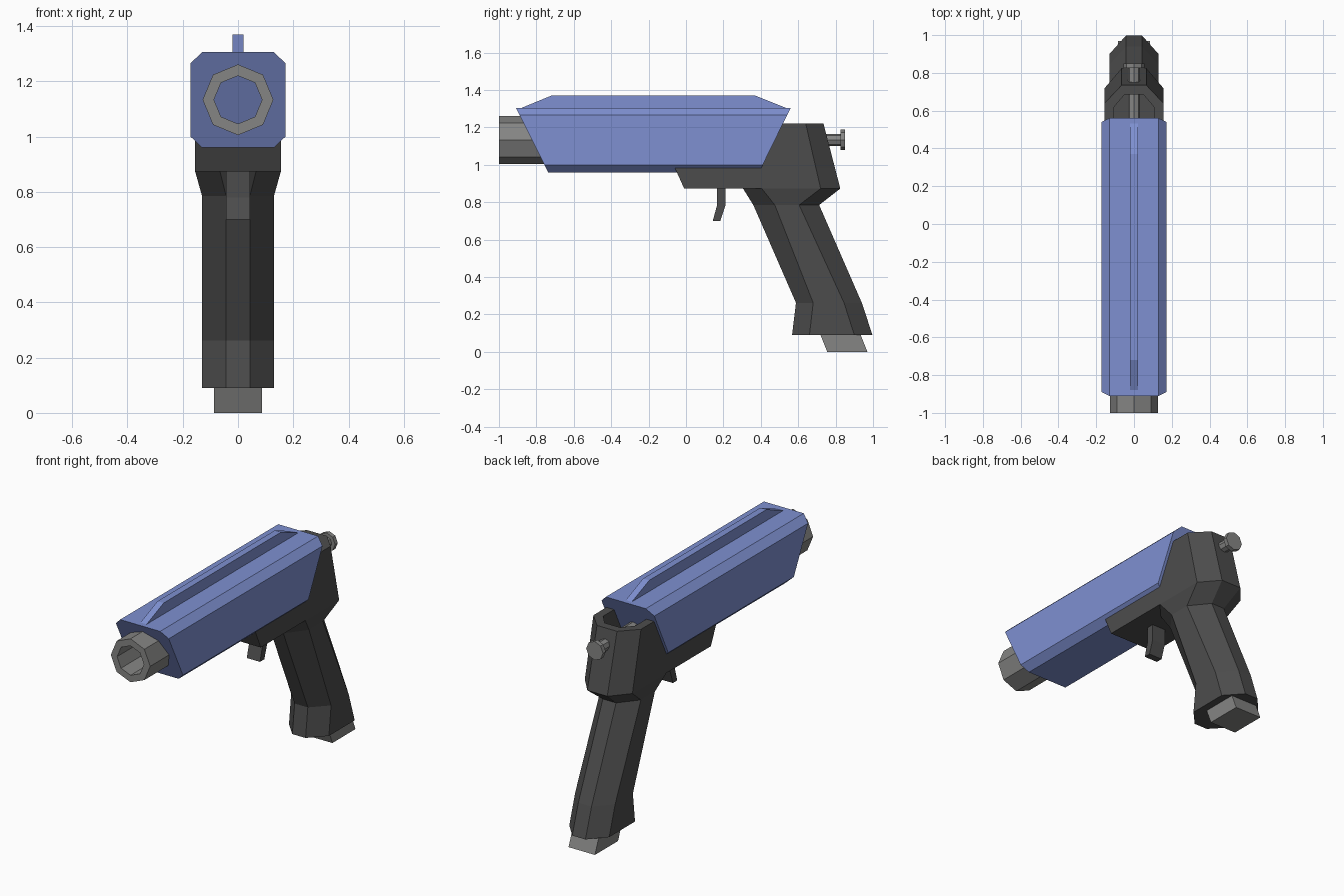
import bpy
import bmesh
from math import cos, sin, pi

if "Cube" in bpy.data.objects:
    bpy.data.objects.remove(bpy.data.objects["Cube"], do_unlink=True)


def material(name, r, g, b):
    m = bpy.data.materials.new(name)
    m.use_nodes = True
    m.diffuse_color = (r, g, b, 1)
    m.node_tree.nodes["Principled BSDF"].inputs["Base Color"].default_value = (r, g, b, 1)
    return m


blue = material("slate_blue", 0.21, 0.28, 0.64)
dark = material("dark_grey", 0.073, 0.073, 0.073)
metal = material("metal_grey", 0.235, 0.235, 0.23)


def loft(name, rings, mat, closed=False):
    """Skin equal-length rings; cap the ends, or join last to first if closed."""
    bm = bmesh.new()
    loops = [[bm.verts.new(p) for p in ring] for ring in rings]
    pairs = list(zip(loops, loops[1:]))
    if closed:
        pairs.append((loops[-1], loops[0]))
    else:
        bm.faces.new(loops[0])
        bm.faces.new(loops[-1])
    n = len(loops[0])
    for a, b in pairs:
        for i in range(n):
            j = (i + 1) % n
            bm.faces.new((a[i], a[j], b[j], b[i]))
    bmesh.ops.recalc_face_normals(bm, faces=bm.faces)
    mesh = bpy.data.meshes.new(name)
    bm.to_mesh(mesh)
    bm.free()
    mesh.materials.append(mat)
    obj = bpy.data.objects.new(name, mesh)
    bpy.context.collection.objects.link(obj)
    return obj


def mirrored(half):
    """Complete a half outline (x > 0 side) with its mirror image."""
    return half + [(-x, v) for x, v in reversed(half)]


def plan(half, z):
    return [(x, y, z) for x, y in mirrored(half)]


def extrude_x(name, profile, width, mat):
    return loft(name, [[(x, y, z) for y, z in profile] for x in (-width, width)], mat)


def octagon(r, y, z=1.133):
    return [(r * cos(i * pi / 4), y, z + r * sin(i * pi / 4)) for i in range(8)]


# Slide: chamfered box with both ends raked
section = mirrored([(0.13, 0.96), (0.172, 1.0), (0.172, 1.265), (0.13, 1.305)])
loft("slide", [[(x, -0.91 + (1.305 - z) * 0.5, z) for x, z in section],
               [(x, 0.56 - (1.305 - z) * 0.49, z) for x, z in section]], blue)

# Sighting rib on top of the slide
extrude_x("top_rib", [(-0.89, 1.30), (-0.72, 1.37), (0.37, 1.37), (0.545, 1.30)], 0.02, blue)

# Hollow barrel
loft("barrel", [octagon(0.128, -1.0), octagon(0.128, -0.7),
                octagon(0.087, -0.7), octagon(0.087, -1.0)], metal, closed=True)

# Frame under the slide, with a bevelled rear
loft("frame", [plan([(0.155, -0.01), (0.155, 0.72), (0.065, 0.825)], 0.873),
               plan([(0.155, -0.06), (0.155, 0.694), (0.065, 0.796)], 0.985)], dark)


# Rear housing: a U-shaped wall open toward the slide
def housing_ring(front, side, rear, z):
    return plan([(0.105, 0.62), (0.105, front), (0.155, front),
                 (0.155, side), (0.065, rear)][::1], z)


def u_ring(front, side, rear, z):
    outer = [(0.065, rear), (0.155, side), (0.155, front)]
    inner = [(0.105, front), (0.105, 0.62), (0.05, 0.685)]
    return plan(outer + inner, z)


def split_wall(name, sign):
    rings = [u_ring(0.38, 0.694, 0.796, 0.985), u_ring(0.49, 0.64, 0.735, 1.221)]
    return loft(name, [[(x * sign, y, z) for x, y, z in r] for r in rings], dark)


split_wall("rear_housing", 1)


# Grip: eight-sided column leaning backward
def grip_ring(z, wide, narrow, y0, y1, y2, y3):
    return plan([(narrow, y0), (wide, y1), (wide, y2), (narrow, y3)], z)


loft("grip", [grip_ring(0.09, 0.13, 0.043, 0.567, 0.66, 0.90, 0.997),
              grip_ring(0.262, 0.13, 0.043, 0.588, 0.68, 0.845, 0.94),
              grip_ring(0.785, 0.13, 0.043, 0.36, 0.475, 0.605, 0.712),
              grip_ring(0.873, 0.155, 0.065, 0.305, 0.405, 0.72, 0.825)], dark)

# Magazine base showing below the grip
extrude_x("magazine_base", [(0.715, 0.10), (0.755, 0.0), (0.97, 0.0), (0.93, 0.10)], 0.086, metal)

# Trigger
extrude_x("trigger", [(0.165, 0.88), (0.21, 0.88), (0.21, 0.78),
                      (0.183, 0.70), (0.143, 0.70), (0.165, 0.78)], 0.043, dark)

# Cocking rod and its knob
loft("cocking_rod", [octagon(0.033, 0.42), octagon(0.033, 0.83)], metal)
loft("cocking_knob", [octagon(0.055, 0.825), octagon(0.055, 0.85)], metal)
